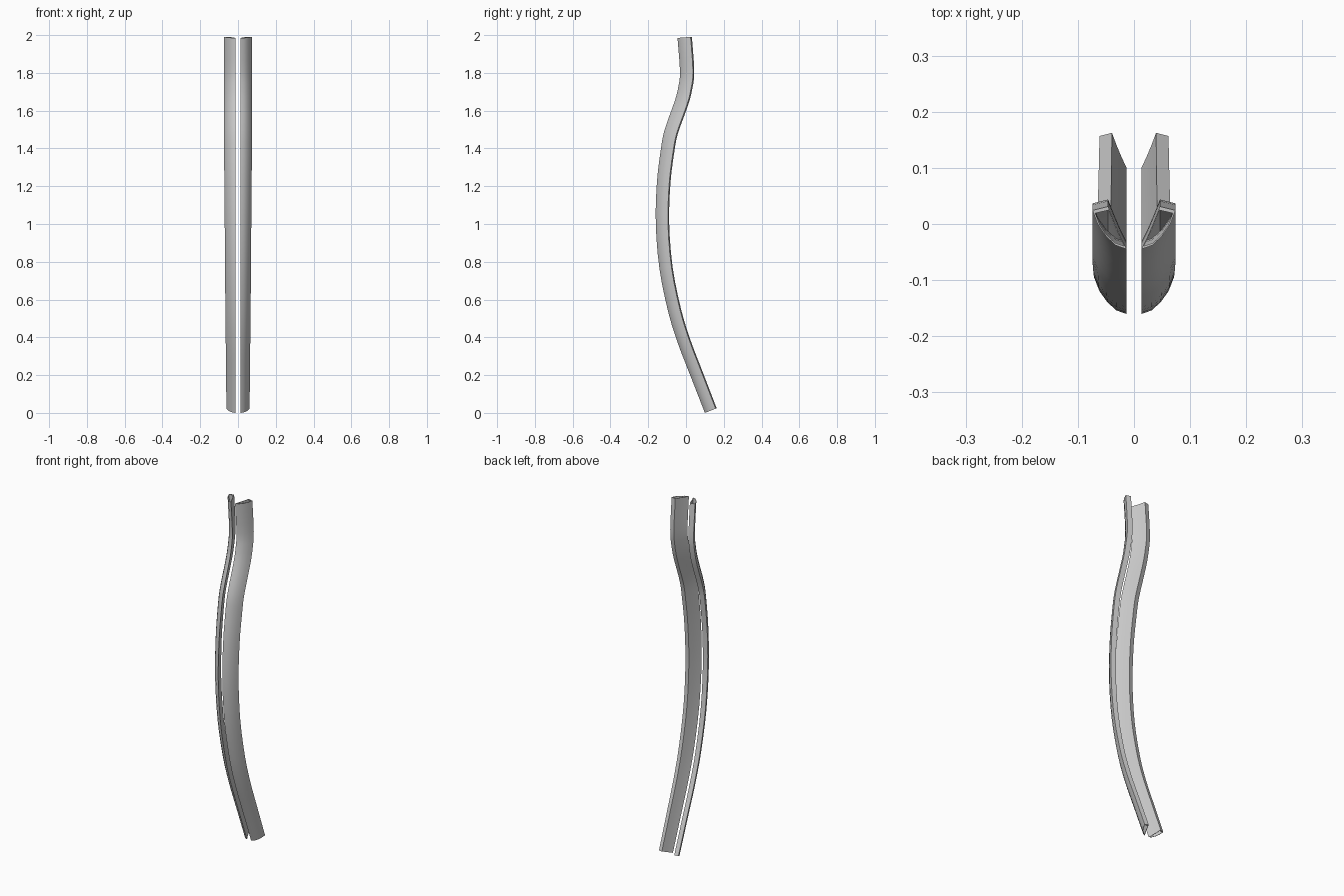
import bpy, bmesh
from mathutils import Vector

if "Cube" in bpy.data.objects:
    bpy.data.objects.remove(bpy.data.objects["Cube"])

# front edge of the rail as seen from the side: (y, z)
PATH = [(0.10, 0.0), (0.022, 0.20), (-0.04, 0.36), (-0.093, 0.53), (-0.14, 0.76),
        (-0.16, 1.0), (-0.154, 1.22), (-0.134, 1.39), (-0.113, 1.5), (-0.06, 1.65),
        (-0.04, 1.73), (-0.032, 1.81), (-0.045, 1.985)]
# cross-section: (x, distance behind the front edge)
SECTION = [(0.013, 0.0), (0.031, 0.007), (0.047, 0.023), (0.061, 0.045),
           (0.070, 0.071), (0.044, 0.078), (0.034, 0.050), (0.023, 0.022)]


def smooth_path(points, steps=3):
    """Catmull-Rom through the points."""
    p = [Vector(q) for q in points]
    p = [2 * p[0] - p[1]] + p + [2 * p[-1] - p[-2]]
    out = []
    for a, b, c, d in zip(p, p[1:], p[2:], p[3:]):
        for k in range(steps):
            t = k / steps
            out.append(0.5 * (2 * b + (c - a) * t + (2 * a - 5 * b + 4 * c - d) * t * t
                              + (3 * b - a - 3 * c + d) * t ** 3))
    return out + [p[-2]]


def build_rail(name, side):
    bm = bmesh.new()
    path = smooth_path(PATH)
    rings = []
    for i, p in enumerate(path):
        t = (path[min(i + 1, len(path) - 1)] - path[max(i - 1, 0)]).normalized()
        n = Vector((t.y, -t.x))
        f = i / (len(path) - 1)
        wide, deep = 0.85 + 0.22 * min(1, f * 1.7), 0.86 + 0.12 * f
        rings.append([bm.verts.new((side * (0.013 + (x - 0.013) * wide),
                                    p.x + n.x * d * deep, p.y + n.y * d * deep))
                      for x, d in SECTION])

    def bridge(a, b):
        for k in range(len(a)):
            m = (k + 1) % len(a)
            bm.faces.new((a[k], a[m], b[m], b[k]))

    for a, b in zip(rings, rings[1:]):
        bridge(a, b)
    # thin rim around each hollow end
    for ring, flip in ((rings[0], True), (rings[-1], False)):
        centre = sum((v.co for v in ring), Vector()) / len(ring)
        rim = [bm.verts.new(v.co.lerp(centre, 0.16)) for v in ring]
        bridge(rim, ring) if flip else bridge(ring, rim)
    bmesh.ops.recalc_face_normals(bm, faces=bm.faces)
    mesh = bpy.data.meshes.new(name)
    bm.to_mesh(mesh)
    bm.free()
    obj = bpy.data.objects.new(name, mesh)
    bpy.context.collection.objects.link(obj)
    bpy.ops.object.select_all(action='DESELECT')
    obj.select_set(True)
    bpy.context.view_layer.objects.active = obj
    bpy.ops.object.shade_smooth_by_angle(angle=0.6)


# mirrored pair of curved rails
build_rail("right_rail", 1)
build_rail("left_rail", -1)
